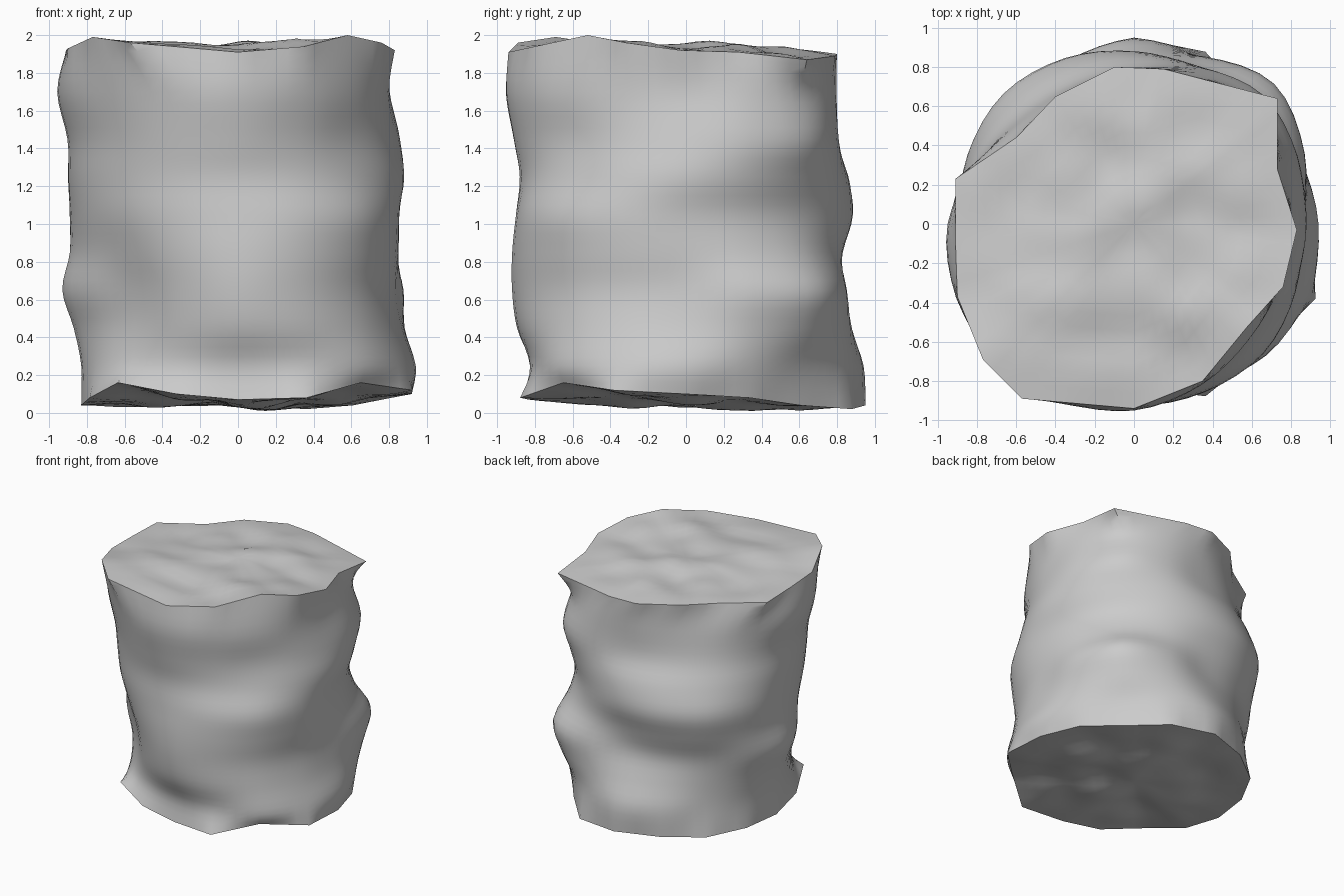
import bpy, bmesh, math
from mathutils import Vector, noise

if "Cube" in bpy.data.objects:
    bpy.data.objects.remove(bpy.data.objects["Cube"])

SIDES, SUB, CAP_RINGS = 16, 4, 12

# Top rim corners, counter-clockwise from +x
top_rim = [(.83, -.03, 1.92), (.73, .28, 1.91), (.73, .64, 1.87), (.15, .79, 1.89),
           (-.10, .80, 1.90), (-.40, .65, 1.91), (-.60, .44, 1.90), (-.91, .23, 1.91),
           (-.91, -.08, 1.92), (-.90, -.37, 1.93), (-.77, -.69, 1.99), (-.57, -.89, 1.96),
           (0, -.94, 1.91), (.35, -.80, 1.94), (.58, -.52, 2.0), (.76, -.32, 1.96)]

# Bottom rim radius and height at 16 even angles
bot_r = [.92, .88, .86, .95, .95, .90, .88, .85, .83, .85, .90, .85, .83, .95, .92, 1.0]
bot_z = [.10, .08, .04, .02, .04, .04, .03, .04, .04, .08, .16, .10, .07, .08, .16, .12]

# Side profiles at 8 angles: radius at each level
levels = [.25, .45, .65, .85, 1.05, 1.25, 1.45, 1.70]
profiles = [
    [.94, .88, .85, .85, .85, .88, .85, .80],
    [.88, .96, 1.01, .89, .84, .88, .93, .87],
    [.94, .87, .81, .83, .88, .86, .79, .79],
    [.84, .83, .84, .90, .94, .88, .80, .76],
    [.83, .87, .93, .89, .89, .90, .90, .95],
    [.80, .77, .79, .84, .89, .91, .93, .98],
    [.81, .89, .92, .92, .90, .88, .91, .95],
    [.95, .92, .90, .92, .93, .86, .82, .83],
]


def spline(a, b, c, d, t):
    """Smooth curve from b to c."""
    return b + (c - a) * (t / 2) + (a * 2 - b * 5 + c * 4 - d) * (t * t / 2) \
        + (b * 3 - a - c * 3 + d) * (t ** 3 / 2)


def polar(i, r, z):
    a = math.tau * i / SIDES
    return Vector((r * math.cos(a), r * math.sin(a), z))


def refine_ring(pts, straight):
    """Subdivide a closed ring, with straight chords or a smooth curve."""
    out, n = [], len(pts)
    for i in range(n):
        a, b, c, d = (pts[(i + k) % n] for k in (-1, 0, 1, 2))
        for s in range(SUB):
            t = s / SUB
            out.append(b.lerp(c, t) if straight else spline(a, b, c, d, t))
    return out


# Key rings from bottom rim to top rim
rings = [refine_ring([polar(i, bot_r[i], bot_z[i]) for i in range(SIDES)], True)]
for k, z in enumerate(levels):
    full = []
    for i in range(8):
        rs = [profiles[(i + j) % 8][k] for j in (-1, 0, 1, 2)]
        full += [polar(2 * i, rs[1], z), polar(2 * i + 1, spline(*rs, .5), z)]
    rings.append(refine_ring(full, False))
rings.append(refine_ring([Vector(p) for p in top_rim], True))

# Smooth the side between key rings
side = []
last = len(rings) - 1
for k in range(last):
    for s in range(SUB):
        side.append([spline(rings[max(k - 1, 0)][i], rings[k][i], rings[k + 1][i],
                            rings[min(k + 2, last)][i], s / SUB)
                     for i in range(SIDES * SUB)])
side.append(rings[-1])

bm = bmesh.new()


def bridge(lower, upper):
    n = len(lower)
    for i in range(n):
        j = (i + 1) % n
        bm.faces.new((lower[i], lower[j], upper[j], upper[i]))


def add_cap(rim, centre_z, seed):
    """Gently crumpled end face."""
    previous = rim
    for k in range(1, CAP_RINGS):
        f = 1 - k / CAP_RINGS
        ring = []
        for v in rim:
            p = v.co * f
            p.z = centre_z + (v.co.z - centre_z) * f ** 2
            p.z += .05 * min(1, 3 * (1 - f)) * noise.noise(Vector((p.x * 3.5, p.y * 3.5, seed)))
            p.z = min(max(p.z, 0), 2)
            ring.append(bm.verts.new(p))
        bridge(previous, ring)
        previous = ring
    centre = bm.verts.new((0, 0, sum(v.co.z for v in previous) / len(previous)))
    for i in range(len(previous)):
        bm.faces.new((previous[i], previous[(i + 1) % len(previous)], centre))


rows = [[bm.verts.new(p) for p in ring] for ring in side]
for lower, upper in zip(rows, rows[1:]):
    bridge(lower, upper)
add_cap(rows[-1], 1.95, 3.3)
add_cap(rows[0], .05, 7.7)
bmesh.ops.recalc_face_normals(bm, faces=bm.faces)

mesh = bpy.data.meshes.new("lumpy_cylinder")
bm.to_mesh(mesh)
bm.free()
body = bpy.data.objects.new("lumpy_cylinder", mesh)
bpy.context.collection.objects.link(body)
bpy.context.view_layer.objects.active = body
body.select_set(True)
bpy.ops.object.shade_smooth_by_angle(angle=math.radians(45))
